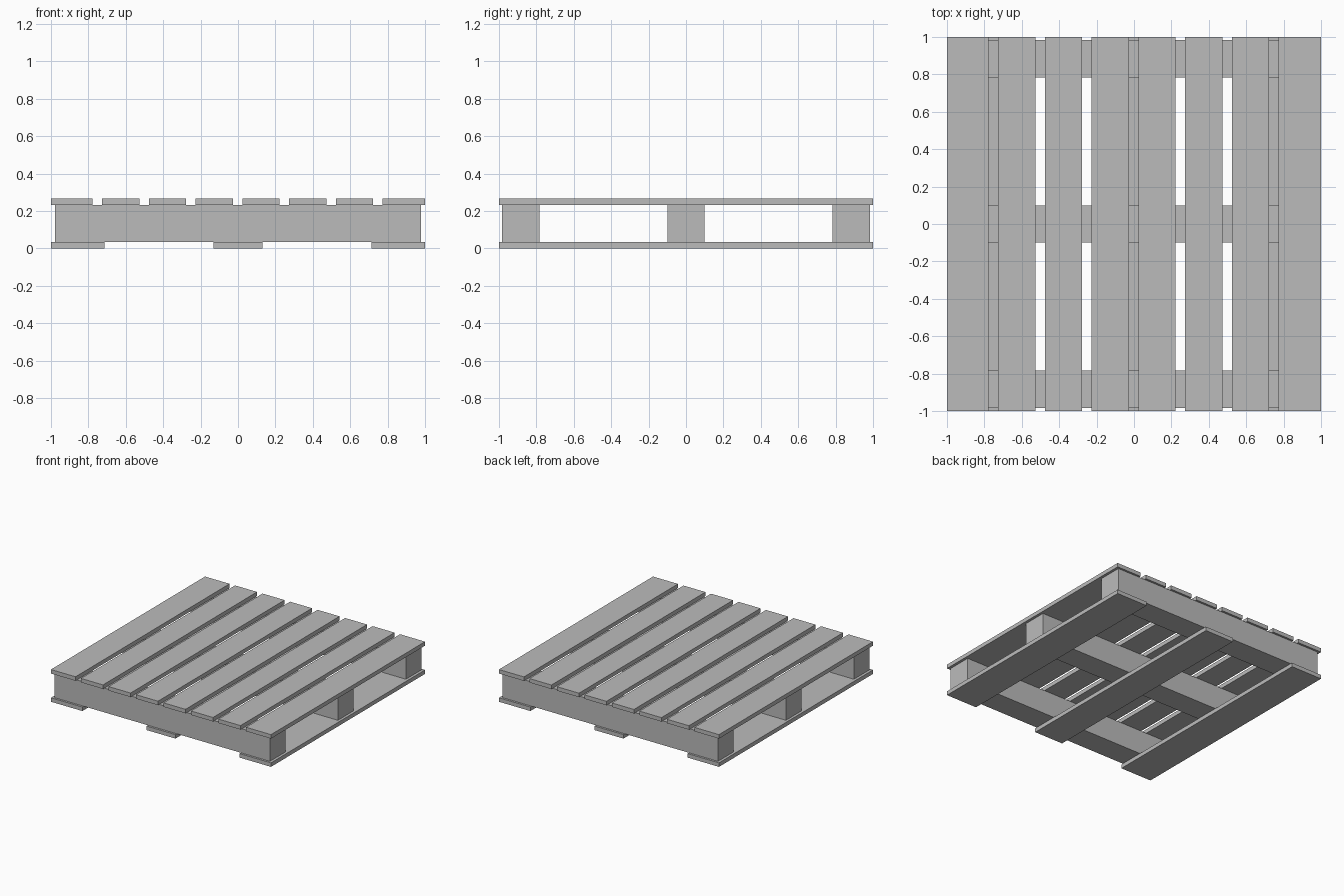
import bpy

cube = bpy.data.objects.get("Cube")
if cube:
    bpy.data.objects.remove(cube, do_unlink=True)

# Plain grey wood
GREY = (0.5, 0.5, 0.5, 1.0)
grey = bpy.data.materials.new("grey")
grey.use_nodes = True
grey.diffuse_color = GREY
shader = next(n for n in grey.node_tree.nodes if n.type == 'BSDF_PRINCIPLED')
shader.inputs["Base Color"].default_value = GREY

# Heights of the three layers
BOTTOM_TOP, BEAM_TOP, DECK_TOP = 0.033, 0.232, 0.265


def board(name, x, y, z):
    """Box between (min, max) limits on each axis."""
    bpy.ops.mesh.primitive_cube_add(size=1, location=[sum(a) / 2 for a in (x, y, z)])
    obj = bpy.context.object
    obj.name = name
    obj.scale = [a[1] - a[0] for a in (x, y, z)]
    bpy.ops.object.transform_apply(location=False, rotation=False, scale=True)
    obj.data.materials.append(grey)


# Deck boards, evenly spaced with narrow gaps; the outer two reach the edges
for i in range(8):
    left = -1 if i == 0 else -0.977 + 0.25 * i
    right = 1 if i == 7 else -0.777 + 0.25 * i
    board(f"deck_board_{i + 1}", (left, right), (-1, 1), (BEAM_TOP, DECK_TOP))

# Cross beams
for name, y in (("front", -0.883), ("middle", 0), ("back", 0.883)):
    board(f"{name}_beam", (-0.978, 0.978), (y - 0.1, y + 0.1), (BOTTOM_TOP, BEAM_TOP))

# Bottom boards
for name, x in (("right", (-1, -0.715)), ("middle", (-0.132, 0.132)), ("left", (0.715, 1))):
    board(f"{name}_bottom_board", x, (-1, 1), (0, BOTTOM_TOP))
